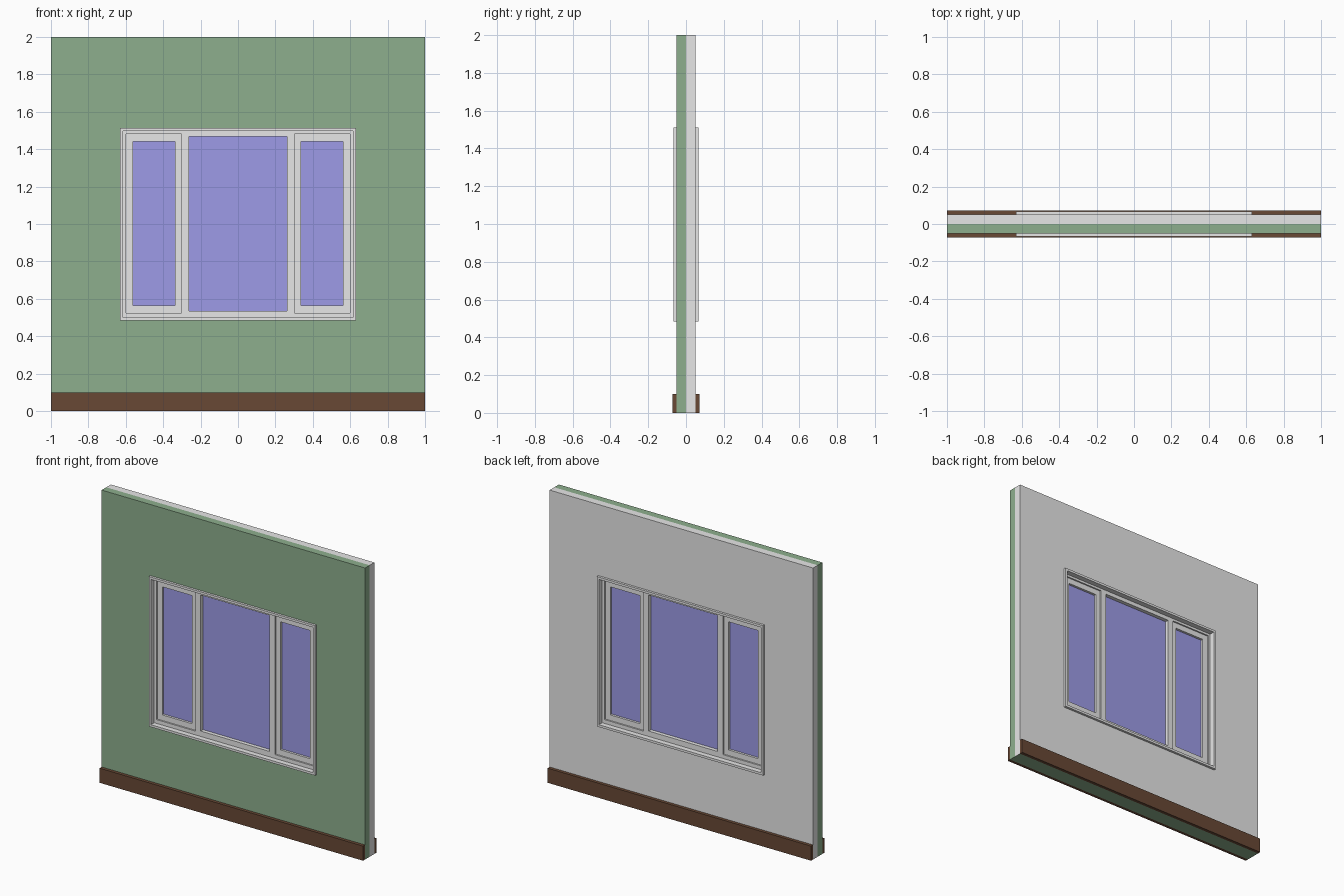
import bpy, bmesh

cube = bpy.data.objects.get("Cube")
if cube:
    bpy.data.objects.remove(cube, do_unlink=True)


def material(name, rgb):
    m = bpy.data.materials.new(name)
    m.use_nodes = True
    m.diffuse_color = (*rgb, 1)
    m.node_tree.nodes["Principled BSDF"].inputs["Base Color"].default_value = (*rgb, 1)
    return m


GREEN = material("green_paint", (0.27, 0.43, 0.27))
WHITE = material("white_paint", (0.8, 0.8, 0.8))
BROWN = material("brown_wood", (0.14, 0.066, 0.036))
GLASS = material("blue_glass", (0.34, 0.33, 0.8))


def finish(name, bm, mats):
    bmesh.ops.recalc_face_normals(bm, faces=bm.faces)
    mesh = bpy.data.meshes.new(name)
    bm.to_mesh(mesh)
    bm.free()
    for m in mats:
        mesh.materials.append(m)
    obj = bpy.data.objects.new(name, mesh)
    bpy.context.collection.objects.link(obj)
    return obj


def corners(rect):
    x0, x1, z0, z1 = rect
    return [(x0, z0), (x1, z0), (x1, z1), (x0, z1)]


def box(name, rect, y0, y1, mat):
    """Solid panel: rect is (x0, x1, z0, z1)."""
    bm = bmesh.new()
    face = bm.faces.new([bm.verts.new((x, y0, z)) for x, z in corners(rect)])
    out = bmesh.ops.extrude_face_region(bm, geom=[face])["geom"]
    moved = [v for v in out if isinstance(v, bmesh.types.BMVert)]
    bmesh.ops.translate(bm, verts=moved, vec=(0, y1 - y0, 0))
    if not face.is_valid or len(bm.faces) < 6:
        bmesh.ops.holes_fill(bm, edges=bm.edges)
    return finish(name, bm, [mat])


def ring(name, outer, inner, y0, y1, mats):
    """Rectangular frame with a rectangular opening."""
    bm = bmesh.new()
    loops = [[bm.verts.new((x, y, z)) for x, z in corners(r)]
             for r, y in ((outer, y0), (inner, y0), (inner, y1), (outer, y1))]
    for i in range(4):
        a, b = loops[i], loops[(i + 1) % 4]
        for j in range(4):
            k = (j + 1) % 4
            bm.faces.new((a[j], a[k], b[k], b[j]))
    return finish(name, bm, mats)


WALL = (-1, 1, 0, 2)
HOLE = (-0.631, 0.631, 0.483, 1.512)
REVEAL = (-0.615, 0.615, 0.499, 1.496)

# Wall halves with the window opening
ring("wall_front", WALL, HOLE, -0.05, 0, [GREEN])
back = ring("wall_back", WALL, HOLE, 0, 0.05, [WHITE, GREEN])
for p in back.data.polygons:
    if p.center.z < 0.01:
        p.material_index = 1

# Baseboards on both faces
for side, s in (("front", -1), ("back", 1)):
    box("baseboard_" + side, (-1, 1, 0, 0.1), min(s * 0.05, s * 0.072),
        max(s * 0.05, s * 0.072), BROWN)

# Casing lining the opening
ring("window_casing", HOLE, REVEAL, -0.066, 0.066, [WHITE])

# Fixed centre light
CENTRE = (-0.262, 0.262, 0.536, 1.469)
ring("centre_frame", (-0.299, 0.299, 0.499, 1.496), CENTRE, -0.03, 0.03, [WHITE])
box("centre_glass", CENTRE, -0.004, 0.004, GLASS)

# Side lights: outer frame, sash and glass
for side, s in (("left", 1), ("right", -1)):
    def rect(a, b, z0, z1):
        return (*sorted((s * a, s * b)), z0, z1)
    sash = rect(0.302, 0.599, 0.525, 1.48)
    pane = rect(0.337, 0.561, 0.563, 1.442)
    ring(side + "_frame", rect(0.299, 0.615, 0.499, 1.496), sash, -0.03, 0.03, [WHITE])
    ring(side + "_sash", sash, pane, -0.02, 0.02, [WHITE])
    box(side + "_glass", pane, -0.004, 0.004, GLASS)
